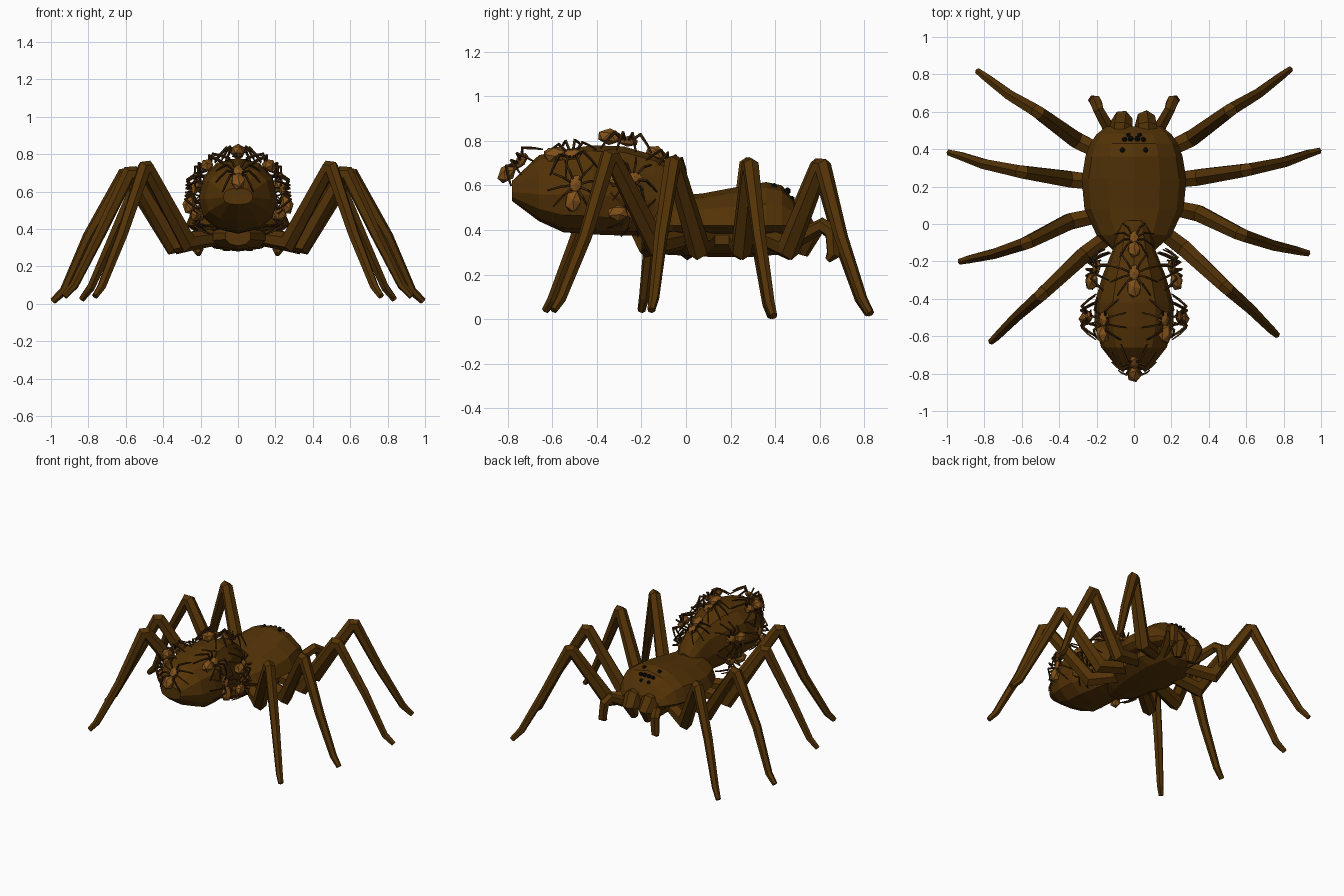
import bpy, bmesh
from math import sin, cos, pi, radians, copysign
from mathutils import Vector as V, Matrix

if "Cube" in bpy.data.objects:
    bpy.data.objects.remove(bpy.data.objects["Cube"])


def material(name, rgb):
    m = bpy.data.materials.new(name)
    m.diffuse_color = (*rgb, 1)
    m.use_nodes = True
    m.node_tree.nodes["Principled BSDF"].inputs["Base Color"].default_value = m.diffuse_color
    return m


BROWN = material("dark_brown", (0.088, 0.033, 0.002))
TAN = material("tan", (0.22, 0.082, 0.010))
DARK = material("thin_leg_brown", (0.045, 0.018, 0.003))
BLACK = material("eye_black", (0.006, 0.005, 0.004))


def finish(bm, name, mat):
    bmesh.ops.recalc_face_normals(bm, faces=bm.faces)
    me = bpy.data.meshes.new(name)
    bm.to_mesh(me)
    bm.free()
    me.materials.append(mat)
    ob = bpy.data.objects.new(name, me)
    bpy.context.collection.objects.link(ob)
    return ob


def skin(bm, rings):
    """Bridge equal rings of points and cap both ends."""
    vs = [[bm.verts.new(p) for p in r] for r in rings]
    n = len(vs[0])
    for a, b in zip(vs, vs[1:]):
        for i in range(n):
            bm.faces.new((a[i], a[(i + 1) % n], b[(i + 1) % n], b[i]))
    bm.faces.new(vs[0])
    bm.faces.new(vs[-1])


def tube(bm, pts, radii, n=6):
    """Faceted tube through points, mitred at the joints."""
    pts = [V(p) for p in pts]
    out = V((pts[-1].x - pts[0].x, pts[-1].y - pts[0].y, 0))
    side = out.cross(V((0, 0, 1))).normalized() if out.length > 1e-4 else V((1, 0, 0))
    rings = []
    for i, (p, r) in enumerate(zip(pts, radii)):
        t0 = (p - pts[max(i - 1, 0)]).normalized()
        t1 = (pts[min(i + 1, len(pts) - 1)] - p).normalized()
        t = (t0 + t1).normalized()
        up = t.cross(side).normalized()
        s = up.cross(t).normalized()
        miter = 1.0
        if 0 < i < len(pts) - 1:
            miter = min(1.25, 1 / max(0.4, t.dot(t1)))
        rings.append([p + s * r * cos(2 * pi * (k + .5) / n) + up * r * miter * sin(2 * pi * (k + .5) / n)
                      for k in range(n)])
    skin(bm, rings)


def loft(name, sections, n, mat, power=1.0):
    """Body part from sections (y, half width, z bottom, z widest, z top); power < 1 is boxier."""
    bm = bmesh.new()
    rings = []
    for y, w, zb, zm, zt in sections:
        ring = []
        for k in range(n):
            a = 2 * pi * (k + (0.5 if n % 4 else 0)) / n
            c, s = (copysign(abs(f(a)) ** power, f(a)) for f in (cos, sin))
            ring.append((w * c, y, zm + s * ((zt - zm) if s > 0 else (zm - zb))))
        rings.append(ring)
    skin(bm, rings)
    return finish(bm, name, mat)


def blob(bm, centre, size, sub=1, mat=Matrix()):
    m = mat @ Matrix.Translation(centre) @ Matrix.Diagonal((*size, 1))
    bmesh.ops.create_icosphere(bm, subdivisions=sub, radius=1, matrix=m)


# Main body
loft("carapace", [
    (-.15, .10, .38, .43, .52), (-.06, .20, .37, .42, .55), (.08, .265, .37, .42, .565),
    (.24, .28, .37, .42, .595), (.36, .26, .37, .42, .615), (.43, .235, .37, .42, .60),
    (.48, .20, .37, .42, .54), (.52, .15, .37, .41, .46)], 12, BROWN)
loft("underside", [
    (-.20, .07, .31, .36, .42), (-.10, .15, .29, .36, .42), (.10, .21, .28, .36, .42),
    (.30, .21, .28, .36, .42), (.42, .15, .29, .36, .42), (.48, .10, .31, .36, .42)], 10, BROWN)
loft("abdomen", [
    (-.78, .08, .53, .57, .62), (-.66, .175, .44, .56, .735), (-.55, .21, .39, .56, .76),
    (-.42, .21, .38, .56, .78), (-.28, .17, .375, .55, .775), (-.14, .115, .375, .53, .735),
    (-.04, .09, .39, .50, .66), (.02, .06, .42, .48, .57)], 12, BROWN, .88)

# Jaws
for s in (-1, 1):
    bm = bmesh.new()
    tube(bm, [(s * .068, .43, .43), (s * .068, .51, .42), (s * .064, .545, .37), (s * .055, .52, .29)],
         [.055, .064, .058, .028], 7)
    finish(bm, "jaw", BROWN)

# Feelers
for s in (-1, 1):
    bm = bmesh.new()
    tube(bm, [(s * .10, .42, .34), (s * .14, .52, .37), (s * .19, .61, .42),
              (s * .205, .655, .39), (s * .215, .66, .29), (s * .21, .635, .265)],
         [.035, .036, .032, .034, .03, .015])
    finish(bm, "feeler", BROWN)

# Eight walking legs: hip, low joint, knee, shin, ankle, tip, and left/right y offset
LEGS = [
    ([(.12, .36, .36), (.31, .455, .32), (.515, .605, .70), (.66, .69, .37), (.785, .785, .09), (.835, .822, .025)], .005),
    ([(.14, .22, .36), (.35, .245, .32), (.60, .283, .705), (.80, .325, .36), (.93, .37, .07), (.99, .387, .014)], .005),
    ([(.14, .08, .36), (.345, .035, .32), (.575, -.08, .715), (.74, -.135, .37), (.875, -.165, .10), (.93, -.178, .04)], .022),
    ([(.10, -.02, .36), (.27, -.15, .33), (.495, -.36, .745), (.62, -.47, .37), (.73, -.58, .09), (.765, -.612, .04)], .018),
]
for pts, dy in LEGS:
    for s in (-1, 1):
        p = [V((s * x, y + s * dy, z)) for x, y, z in pts]
        # The knee is a short blunt bend
        p[2:3] = [p[2].lerp(p[1], .05), p[2].lerp(p[3], .06)]
        bm = bmesh.new()
        tube(bm, p, [.045, .050, .040, .038, .031, .024, .018])
        finish(bm, "walking_leg", BROWN)

# Eyes
bm = bmesh.new()
for s in (-1, 1):
    for x, y, z, r in [(.018, .455, .575, .017), (.05, .452, .572, .015), (.03, .475, .54, .014), (.062, .395, .597, .015)]:
        blob(bm, (s * x, y, z), (r, r, r), 1)
finish(bm, "eyes", BLACK)


def young(pos, normal, heading, k=1.0):
    """Small spider sitting on the abdomen."""
    z = V(normal).normalized()
    x = V(heading).cross(z).normalized()
    y = z.cross(x)
    m = Matrix.Translation(pos) @ Matrix((x, y, z)).transposed().to_4x4() @ Matrix.Scale(k, 4)
    bm = bmesh.new()
    blob(bm, (0, .035, .025), (.034, .048, .023), 1, m)
    blob(bm, (0, -.045, .037), (.041, .055, .036), 1, m)
    finish(bm, "young_spider_body", TAN)
    bm = bmesh.new()
    for s in (-1, 1):
        for deg, ln in [(58, .13), (20, .125), (-18, .125), (-52, .135)]:
            c, d = s * cos(radians(deg)), sin(radians(deg))
            tube(bm, [(c * r, .03 + d * r, h) for r, h in
                      [(.01, .02), (ln * .5, .06), (ln * .8, .02), (ln, -.015)]],
                 [.007, .007, .006, .004], 4)
    bmesh.ops.transform(bm, matrix=m, verts=bm.verts)
    finish(bm, "young_spider_legs", DARK)


# Young spiders along the top
young((0, -.745, .665), (0, -.75, .65), (0, .6, .75))
young((0, -.30, .775), (0, .1, 1), (0, 1, -.2), 1.05)
young((0, -.11, .70), (0, .35, .9), (0, 1, -.4), .9)
# Young spiders on both flanks
for s in (-1, 1):
    young((s * .145, -.54, .715), (s * .6, -.1, .8), (0, 1, .1))
    young((s * .22, -.50, .57), (s, 0, .1), (0, .15, 1))
    young((s * .185, -.27, .62), (s, .15, .4), (0, 1, .2), .95)
    young((s * .185, -.27, .48), (s, .2, -.2), (0, 1, -.1), .95)
